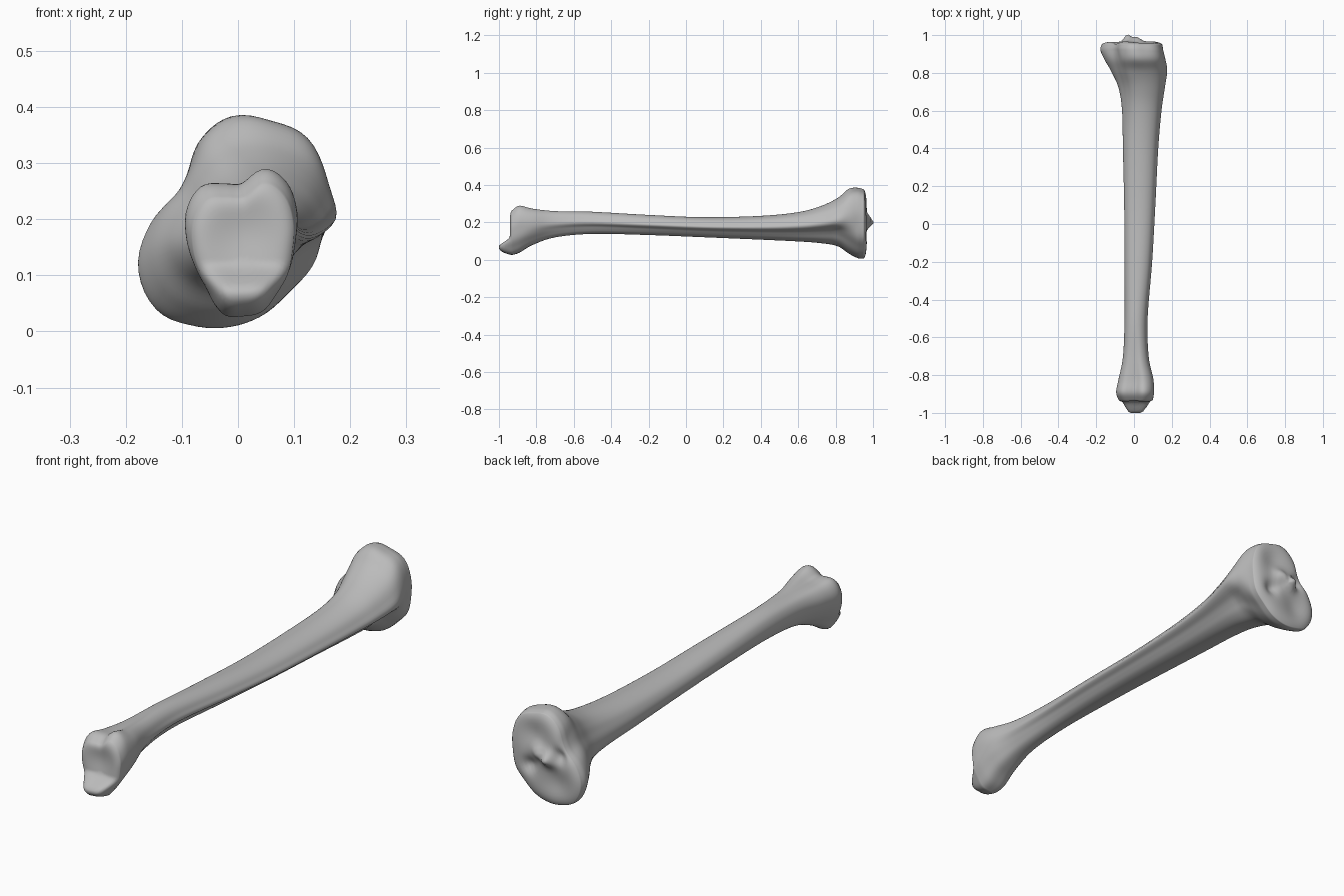
import bpy
import bmesh
from math import cos, sin, pi, exp, floor

cube = bpy.data.objects.get("Cube")
if cube:
    bpy.data.objects.remove(cube, do_unlink=True)

SIDES = 72    # points around each cross-section
STEPS = 6     # rings between two stations

# Cross-section shapes: radii at equal angles, counter-clockwise from +x,
# measured inside a unit box
DISTAL = (.97, 1.07, 1.14, 1.08, .79, .85, 1.05, 1.08, 1, .93, .93, 1.05, 1, 1, .93, .95)
SHAFT = (1, .95, .98, 1, 1, 1, 1.02, 1, 1, 1.02, 1.08, 1.03, .98, .9, .8, .8)
CREST = (1, .98, 1, 1, 1, .97, .85, .8, .9, 1.05, 1.1, 1.03, .95, .8, .68, .72)
PLATEAU = (1, 1.08, 1.14, 1.04, 1, .85, .66, .65, .86, 1.08, 1.14, 1.04, .97, .93, .91, .98)
SHAPES = (DISTAL, SHAFT, CREST, PLATEAU)

# Stations along the bone: y, x min, x max, z min, z max, shape index
STATIONS = (
    (-.93, -.08, .10, .027, .265, 0),
    (-.89, -.092, .106, .04, .29, 0),
    (-.82, -.08, .103, .08, .275, .2),
    (-.7, -.058, .078, .12, .263, .6),
    (-.5, -.05, .072, .138, .257, 1),
    (-.2, -.05, .096, .132, .24, 1),
    (.1, -.052, .113, .12, .228, 1),
    (.4, -.06, .128, .107, .235, 1.2),
    (.6, -.066, .145, .097, .255, 1.5),
    (.72, -.085, .162, .087, .287, 1.8),
    (.81, -.125, .174, .07, .33, 2.1),
    (.87, -.158, .165, .03, .378, 2.6),
    (.92, -.178, .152, .005, .383, 3),
    (.95, -.172, .148, .003, .375, 3),
)


def spline(a, b, c, d, t):
    """Smooth curve from b to c."""
    return b + t / 2 * (c - a + t * (2 * a - 5 * b + 4 * c - d + t * (3 * (b - c) + d - a)))


def radius(shape, angle):
    f = angle / (2 * pi) * len(shape)
    i = floor(f)
    return spline(*(shape[(i + k) % len(shape)] for k in (-1, 0, 1, 2)), f - i)


def section(station):
    """Outline points of one cross-section, and its centre."""
    y, x0, x1, z0, z1, index = station
    index = min(max(index, 0), 3)
    low = min(int(index), 2)
    mix = index - low
    cx, cz = (x0 + x1) / 2, (z0 + z1) / 2
    points = []
    for k in range(SIDES):
        a = 2 * pi * k / SIDES
        r = radius(SHAPES[low], a) * (1 - mix) + radius(SHAPES[low + 1], a) * mix
        points.append((cx + r * cos(a) * (x1 - x0) / 2, y, cz + r * sin(a) * (z1 - z0) / 2))
    return points, (cx, y, cz)


def bump(x, z, cx, cz, size):
    return exp(-((x - cx) ** 2 + (z - cz) ** 2) / size ** 2)


def knee_face(x, z):
    """Two shallow cups with a spine between them."""
    y = .968 + .036 * bump(x, z, -.035, .2, .028) + .024 * bump(x, z, .015, .22, .028)
    y -= .014 * (bump(x, z, .05, .29, .06) + bump(x, z, -.07, .1, .06))
    return y - .022 * (bump(x, z, .06, .15, .03) + bump(x, z, -.08, .22, .03))


def ankle_face(x, z):
    """Hollow joint face with a projecting lower lip."""
    t = min(max((.125 - z) / .06, 0), 1)
    return -.945 + .012 * bump(x, z, .01, .18, .06) - .06 * t * t * (3 - 2 * t)


def add_ring(bm, points):
    return [bm.verts.new(p) for p in points]


def bridge(bm, a, b):
    for k in range(SIDES):
        n = (k + 1) % SIDES
        bm.faces.new((a[k], a[n], b[n], b[k]))


def cap(bm, rim, station, surface):
    """Close an end with shrinking rings that follow a joint surface."""
    points, (cx, y, cz) = section(station)
    last = rim
    for s in (.985, .96, .92, .86, .78, .69, .6, .5, .4, .3, .2, .1):
        ease = 1 - s ** 8
        ring = []
        for px, _, pz in points:
            x, z = cx + (px - cx) * s, cz + (pz - cz) * s
            ring.append((x, y + (surface(x, z) - y) * ease, z))
        ring = add_ring(bm, ring)
        bridge(bm, last, ring)
        last = ring
    tip = bm.verts.new((cx, surface(cx, cz), cz))
    for k in range(SIDES):
        bm.faces.new((last[k], last[(k + 1) % SIDES], tip))


# Loft the shaft through the stations, then close both joints
bm = bmesh.new()
rings = []
last = len(STATIONS) - 1
for i in range(last):
    four = [STATIONS[min(max(i + k, 0), last)] for k in (-1, 0, 1, 2)]
    for j in range(STEPS):
        station = [spline(*values, j / STEPS) for values in zip(*four)]
        rings.append(add_ring(bm, section(station)[0]))
rings.append(add_ring(bm, section(STATIONS[-1])[0]))
for a, b in zip(rings, rings[1:]):
    bridge(bm, a, b)
cap(bm, rings[0], STATIONS[0], ankle_face)
cap(bm, rings[-1], STATIONS[-1], knee_face)
bmesh.ops.recalc_face_normals(bm, faces=bm.faces)
for face in bm.faces:
    face.smooth = True

mesh = bpy.data.meshes.new("shin_bone")
bm.to_mesh(mesh)
bm.free()
bone = bpy.data.objects.new("shin_bone", mesh)
bpy.context.collection.objects.link(bone)

# Plain grey bone
grey = bpy.data.materials.new("bone_grey")
grey.use_nodes = True
colour = (.5, .5, .5, 1)
grey.diffuse_color = colour
grey.node_tree.nodes["Principled BSDF"].inputs["Base Color"].default_value = colour
mesh.materials.append(grey)
